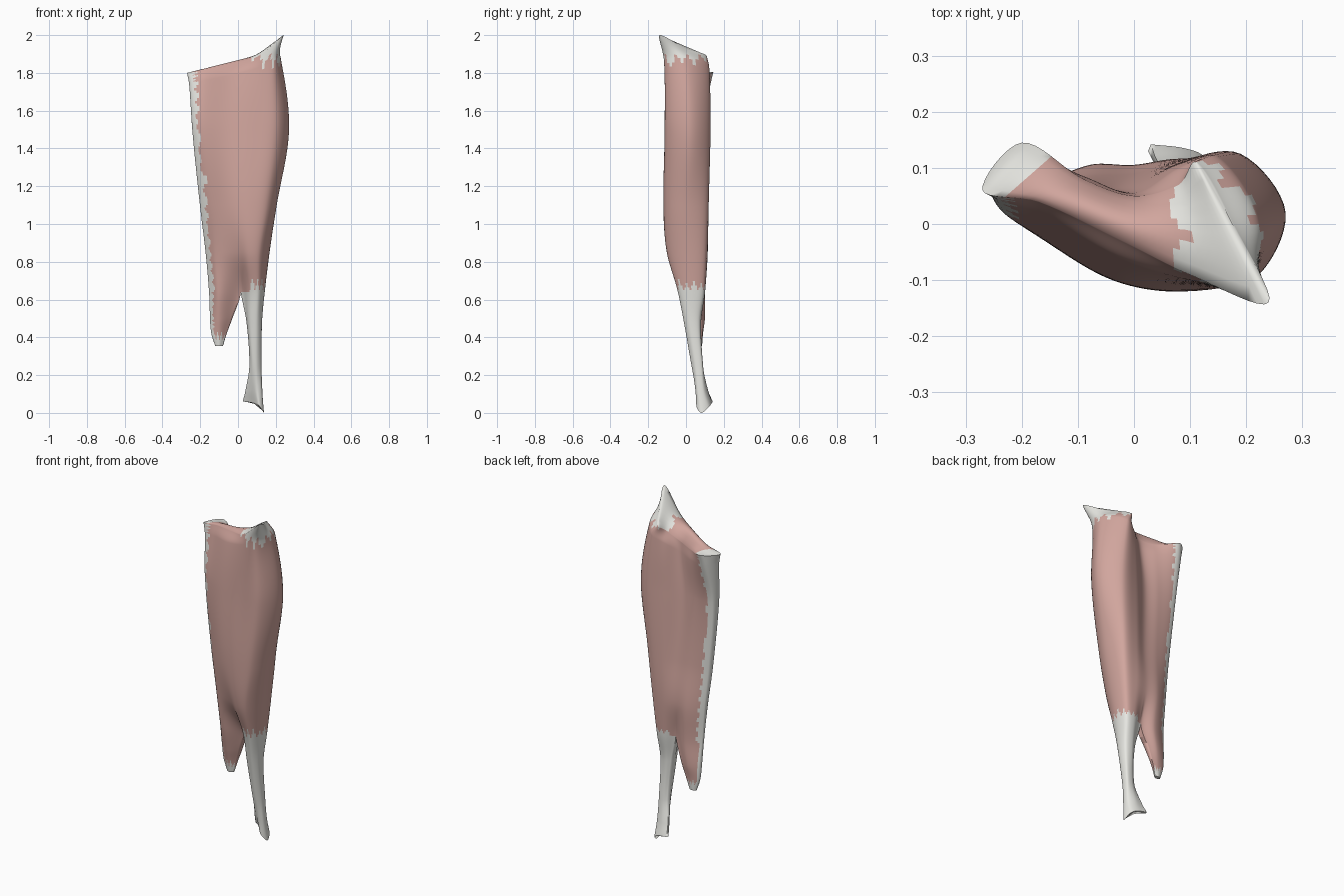
import bpy, bmesh, math, random
from mathutils import Vector

if "Cube" in bpy.data.objects:
    bpy.data.objects.remove(bpy.data.objects["Cube"])

random.seed(4)
S, N = 8, 18          # samples per span: around the section, along the length


def spline(pts, n, closed=False):
    """Smooth curve through points, tangents weighted by spacing."""
    if closed:
        p = [pts[-1]] + pts + [pts[0], pts[1]]
    else:
        p = [pts[0] * 2 - pts[1]] + pts + [pts[-1] * 2 - pts[-2]]
    t = [0.0]
    for a, b in zip(p, p[1:]):
        t.append(t[-1] + max((b - a).length, 1e-5))
    out = []
    for i in range(1, len(p) - 2):
        h = t[i + 1] - t[i]
        m0 = (p[i + 1] - p[i - 1]) / (t[i + 1] - t[i - 1]) * h
        m1 = (p[i + 2] - p[i]) / (t[i + 2] - t[i]) * h
        for k in range(n):
            s = k / n
            out.append(p[i] * (2*s**3 - 3*s*s + 1) + m0 * (s**3 - 2*s*s + s)
                       + p[i + 1] * (3*s*s - 2*s**3) + m1 * (s**3 - s*s))
    if not closed:
        out.append(pts[-1].copy())
    return out


def section(xy, z):
    zs = z if isinstance(z, list) else [z] * len(xy)
    return [Vector((x, y, h)) for (x, y), h in zip(xy, zs)]


def teeth(count, period):
    """Pointed teeth of random height, 0 to 1."""
    out = []
    while len(out) < count:
        top = random.uniform(.3, 1)
        out += [top * (1 - abs(2 * k / period - 1)) for k in range(period)]
    return out


# Belly sections: left edge, front, right side, back, left edge again
top_z = [1.80, 1.82, 1.85, 1.885, 2.0, 1.93, 1.89, 1.85, 1.80, 1.785, 1.805]
belly = [
    section([(-.27, .06), (-.17, .04), (-.02, -.03), (.10, -.09), (.24, -.14), (.175, 0),
             (.11, .11), (.08, .07), (0, .05), (-.09, .08), (-.20, .145)], top_z),
    section([(-.258, .055), (-.17, .02), (-.03, -.06), (.10, -.10), (.20, -.11), (.225, 0),
             (.15, .12), (.08, .10), (0, .055), (-.09, .085), (-.21, .13)],
            [min(z - .06, 1.87) for z in top_z]),
    section([(-.24, .03), (-.17, -.02), (-.04, -.09), (.09, -.11), (.21, -.10), (.27, .02),
             (.19, .125), (.08, .11), (-.02, .065), (-.11, .075), (-.225, .075)], 1.5),
    section([(-.20, .03), (-.13, -.04), (-.03, -.10), (.07, -.12), (.16, -.10), (.205, 0),
             (.17, .11), (.08, .115), (0, .09), (-.09, .085), (-.19, .06)], 1.1),
    section([(-.17, .04), (-.12, -.02), (0, -.07), (.06, -.10), (.12, -.09), (.165, 0),
             (.15, .10), (.08, .115), (0, .105), (-.08, .105), (-.165, .065)], .85),
    section([(-.15, .045), (-.10, 0), (.015, .03), (.06, -.03), (.11, -.04), (.14, .02),
             (.13, .09), (.08, .10), (.015, .075), (-.06, .10), (-.15, .065)], .64),
]
# Lower left tip of the muscle
tip = [
    section([(-.03, .085), (-.08, .10), (-.14, .08), (-.147, .06), (-.10, .03), (-.03, .06)], .50),
    section([(-.06, .085), (-.095, .09), (-.135, .08), (-.14, .065), (-.10, .05), (-.06, .07)], .42),
    section([(-.08, .08), (-.10, .085), (-.117, .078), (-.12, .07), (-.10, .062), (-.083, .07)], .353),
]
# Long lower tendon, flaring at its foot
tendon = [
    section([(.045, .04), (.06, 0), (.10, -.01), (.125, .02), (.12, .07), (.08, .08), (.05, .065)], .48),
    section([(.06, .06), (.075, .035), (.10, .03), (.122, .05), (.12, .085), (.09, .09), (.065, .08)], .25),
    section([(.04, .10), (.07, .075), (.10, .05), (.125, .06), (.125, .095), (.09, .115), (.04, .115)], .12),
    section([(.025, .13), (.07, .10), (.11, .055), (.137, .08), (.125, .12), (.09, .135), (.03, .142)],
            [.06, .055, .04, 0, .03, .05, .06]),
]

R = 11 * S
rings = [spline(s, S, True) for s in belly]
legs = [([(8 * S + k) % R for k in range(5 * S + 1)], [spline(s, S) for s in tip]),
        ([2 * S + k for k in range(6 * S + 1)], [spline(s, S) for s in tendon])]

bm = bmesh.new()
cut = (len(rings) - 1) * N
columns, lower = {}, []
for idx, secs in legs:
    part = []
    for k, j in enumerate(idx):
        c = spline([r[j] for r in rings] + [s[k] for s in secs], N)
        if j not in columns:
            columns[j] = [bm.verts.new(v) for v in c[:cut + 1]]
        part.append([columns[j][cut]] + [bm.verts.new(v) for v in c[cut + 1:]])
    lower.append(part)

# Pointed teeth where tendon meets muscle
tooth = teeth(R + 1, 4)
edge_tooth = teeth(cut + 5 * N, 5)


def face(verts, grey):
    bm.faces.new(verts).material_index = 1 if grey else 0


# Belly walls, with pale left edge and pale top insertion
for j in range(R):
    a, b = columns[j], columns[(j + 1) % R]
    u = (j + .5) / S
    for i in range(cut):
        z = a[i].co.z
        edge = u > 9.8 - .3 * edge_tooth[i] or u < .35 + .45 * edge_tooth[i]
        head = 2.7 < u < 7.3 and z > 1.9 - .07 * tooth[j]
        foot = 3 < u < 7.5 and z < .655 + .07 * tooth[j]
        face((a[i], a[i + 1], b[i + 1], b[i]), edge or head or foot)

# Tip and lower tendon walls, closed along the crotch and capped
for side, part in enumerate(lower):
    for k in range(len(part)):
        a, b = part[k], part[(k + 1) % len(part)]
        for i in range(len(a) - 1):
            u = k / S
            grey = side == 1 or a[i].co.z < .39 + .05 * tooth[k] \
                or 1.8 < u < 3.2 + .4 * edge_tooth[i]
            face((a[i], a[i + 1], b[i + 1], b[i]), grey)
    face([c[-1] for c in part], True)

# Rounded saddle-shaped top, arched from front rim to back rim
rim = [columns[j][0] for j in range(R)]
M = 8
arches = []
for i in range(4 * S + 1):
    f, b = rim[i], rim[10 * S - i]
    lift = .035 * math.sin(math.pi * i / (4 * S))
    mid = [bm.verts.new(f.co.lerp(b.co, k / M) + Vector((0, 0, lift * 4 * k / M * (1 - k / M))))
           for k in range(1, M)]
    arches.append([f] + mid + [b])
for i in range(4 * S):
    p, q = arches[i], arches[i + 1]
    for k in range(M):
        grey = i < .4 * S or i > 3 * S - 4 * edge_tooth[k + 2]
        face((p[k], q[k], q[k + 1], p[k + 1]), grey)
face([rim[j % R] for j in range(10 * S, R + 1)] + arches[0][1:-1], True)
face(rim[4 * S:6 * S + 1] + arches[-1][-2:0:-1], True)

bmesh.ops.recalc_face_normals(bm, faces=bm.faces)
mesh = bpy.data.meshes.new("thigh_muscle")
bm.to_mesh(mesh)
bm.free()
for name, colour in (("muscle_pink", (.64, .38, .34, 1)), ("tendon_pale", (.80, .80, .76, 1))):
    mat = bpy.data.materials.new(name)
    mat.diffuse_color = colour
    mat.use_nodes = True
    mat.node_tree.nodes["Principled BSDF"].inputs["Base Color"].default_value = mat.diffuse_color
    mesh.materials.append(mat)

muscle = bpy.data.objects.new("thigh_muscle", mesh)
bpy.context.collection.objects.link(muscle)
bpy.context.view_layer.objects.active = muscle
muscle.select_set(True)
bpy.ops.object.shade_smooth_by_angle(angle=math.radians(75))
